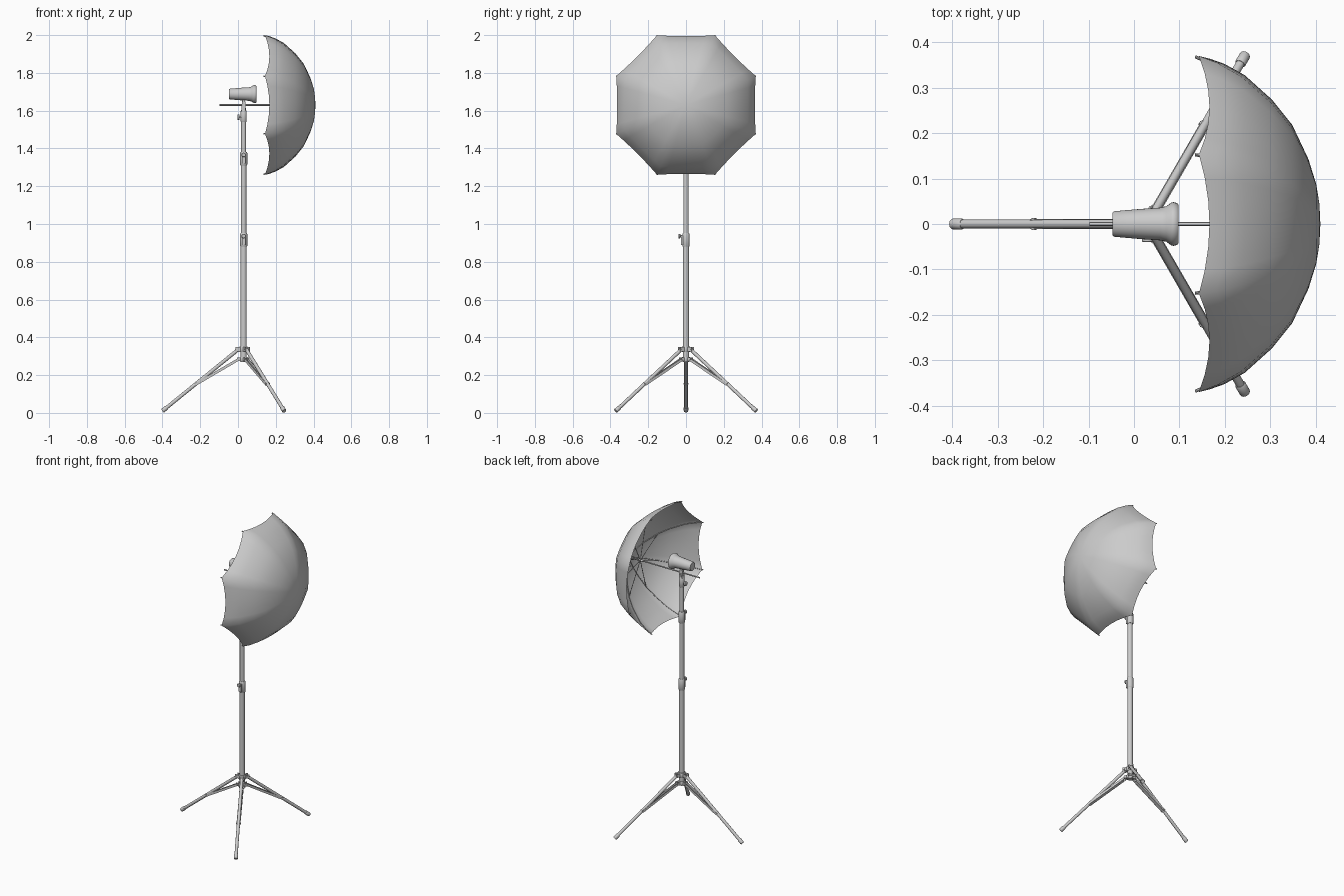
import bpy, bmesh, math
from mathutils import Vector, Matrix

if "Cube" in bpy.data.objects:
    bpy.data.objects.remove(bpy.data.objects["Cube"])

PX = 0.03          # pole axis x
CZ = 1.63          # umbrella axis height


def finish(name, bm, angle=40):
    bmesh.ops.recalc_face_normals(bm, faces=bm.faces)
    me = bpy.data.meshes.new(name)
    bm.to_mesh(me)
    bm.free()
    ob = bpy.data.objects.new(name, me)
    bpy.context.collection.objects.link(ob)
    bpy.ops.object.select_all(action='DESELECT')
    ob.select_set(True)
    bpy.context.view_layer.objects.active = ob
    bpy.ops.object.shade_smooth_by_angle(angle=math.radians(angle))
    return ob


def lathe(bm, start, direction, profile, n=20):
    """Closed turned shape: profile is (distance along axis, radius)."""
    q = Vector(direction).normalized().to_track_quat('Z', 'Y')
    start = Vector(start)
    rings = []
    for d, r in profile:
        rings.append([bm.verts.new(start + q @ Vector((r * math.cos(a), r * math.sin(a), d)))
                      for a in (2 * math.pi * i / n for i in range(n))])
    for a, b in zip(rings, rings[1:]):
        for i in range(n):
            bm.faces.new((a[i], a[(i + 1) % n], b[(i + 1) % n], b[i]))
    bm.faces.new(rings[0])
    bm.faces.new(rings[-1])


def tube(bm, a, b, r, n=16):
    a, b = Vector(a), Vector(b)
    lathe(bm, a, b - a, [(0, r), ((b - a).length, r)], n)


def bar(bm, a, b, side, width, height):
    """Rectangular bar from a to b; side is the width direction."""
    a, b, s = Vector(a), Vector(b), Vector(side).normalized()
    d = b - a
    up = d.normalized().cross(s)
    m = Matrix((d, s * width, up * height)).transposed().to_4x4()
    m.translation = (a + b) / 2
    bmesh.ops.create_cube(bm, size=1, matrix=m)


# Telescopic pole
for name, z0, z1, r in (("lower_pole", 0.27, 0.93, 0.016),
                        ("middle_pole", 0.9, 1.37, 0.0145),
                        ("upper_pole", 1.3, 1.6, 0.013)):
    bm = bmesh.new()
    tube(bm, (PX, 0, z0), (PX, 0, z1), r, 24)
    finish(name, bm)

# Height clamps with thumb knobs
for name, z in (("lower_clamp", 0.88), ("upper_clamp", 1.31)):
    bm = bmesh.new()
    lathe(bm, (PX, 0, z), (0, 0, 1),
          [(0, 0.0165), (0.004, 0.019), (0.066, 0.019), (0.072, 0.016)], 24)
    bar(bm, (PX, -0.014, z + 0.035), (PX, -0.026, z + 0.035), (1, 0, 0), 0.018, 0.05)
    tube(bm, (PX, -0.02, z + 0.056), (PX, -0.032, z + 0.056), 0.006)
    lathe(bm, (PX, -0.030, z + 0.056), (0, -1, 0), [(0, 0.01), (0.002, 0.012), (0.008, 0.012), (0.01, 0.01)], 12)
    finish(name, bm)

# Tripod collars
for name, z, h, r in (("upper_collar", 0.322, 0.03, 0.022), ("lower_collar", 0.272, 0.024, 0.021)):
    bm = bmesh.new()
    lathe(bm, (PX, 0, z), (0, 0, 1), [(0, r - 0.002), (0.003, r), (h - 0.003, r), (h, r - 0.002)], 24)
    finish(name, bm)

# Three legs, each with a foot, hinge lugs and paired braces
for k, ang in enumerate((180, 60, -60), 1):
    a = math.radians(ang)
    side = Vector((-math.sin(a), math.cos(a), 0))

    def P(r, z, s=0):
        return Vector((PX + r * math.cos(a), r * math.sin(a), z)) + side * s

    top, end = P(0.028, 0.336), P(0.43, 0.010)
    d = (end - top).normalized()
    bm = bmesh.new()
    tube(bm, top, end - d * 0.01, 0.0095)
    finish(f"leg_{k}", bm)

    bm = bmesh.new()
    lathe(bm, end - d * 0.03, d, [(0, 0.0105), (0.003, 0.012), (0.027, 0.012), (0.03, 0.0105)])
    finish(f"foot_{k}", bm)

    bm = bmesh.new()
    for s in (-0.0115, 0.0115):
        bar(bm, P(0.01, 0.337, s), P(0.042, 0.337, s), side, 0.003, 0.022)
        bar(bm, P(0.012, 0.285, s), P(0.034, 0.285, s), side, 0.003, 0.018)
    tube(bm, P(0.032, 0.337, -0.016), P(0.032, 0.337, 0.016), 0.005, 12)
    tube(bm, P(0.03, 0.283, -0.016), P(0.03, 0.283, 0.016), 0.005, 12)
    finish(f"leg_hinge_{k}", bm)

    bm = bmesh.new()
    for s in (-0.0095, 0.0095):
        bar(bm, P(0.026, 0.284, s), P(0.255, 0.150, s), side, 0.003, 0.014)
    bar(bm, P(0.04, 0.27, 0), P(0.25, 0.147, 0), side, 0.02, 0.003)
    tube(bm, P(0.25, 0.154, -0.013), P(0.25, 0.154, 0.013), 0.005, 12)
    finish(f"leg_brace_{k}", bm)

# Swivel bracket on top of the pole
bm = bmesh.new()
lathe(bm, (PX, 0, 1.54), (0, 0, 1), [(0, 0.014), (0.003, 0.016), (0.057, 0.016), (0.064, 0.012), (0.075, 0.012)], 24)
for s in (-0.01, 0.01):
    bar(bm, (PX, s, 1.595), (PX, s, 1.625), (0, 1, 0), 0.005, 0.022)
bar(bm, (PX, 0, 1.605), (PX, 0, 1.648), (0, 1, 0), 0.015, 0.02)
tube(bm, (PX, -0.018, 1.612), (PX, 0.018, 1.612), 0.008)
tube(bm, (PX, 0, 1.645), (PX, 0, 1.67), 0.008)
bar(bm, (PX - 0.02, 0, 1.658), (PX + 0.02, 0, 1.658), (0, 1, 0), 0.024, 0.006)
finish("swivel_bracket", bm)

bm = bmesh.new()
tube(bm, (PX - 0.01, 0, 1.565), (PX - 0.024, 0, 1.565), 0.005, 12)
lathe(bm, (PX - 0.021, 0, 1.565), (-1, 0, 0), [(0, 0.012), (0.002, 0.014), (0.01, 0.014), (0.012, 0.011)], 12)
finish("bracket_knob", bm)

# Lamp head with flared reflector and recessed front
bm = bmesh.new()
lathe(bm, (-0.047, 0, 1.688), (1, 0, 0),
      [(0, 0.025), (0.003, 0.028), (0.06, 0.033), (0.105, 0.036), (0.118, 0.039), (0.129, 0.047),
       (0.134, 0.048), (0.142, 0.046), (0.145, 0.042), (0.143, 0.038), (0.136, 0.034)], 32)
finish("lamp_head", bm)

# Umbrella shaft, crown and runner
bm = bmesh.new()
tube(bm, (-0.098, 0, CZ), (0.408, 0, CZ), 0.004, 12)
finish("umbrella_shaft", bm)
bm = bmesh.new()
tube(bm, (0.392, 0, CZ), (0.404, 0, CZ), 0.011)
lathe(bm, (0.30, 0, CZ), (1, 0, 0), [(0, 0.006), (0.02, 0.006), (0.021, 0.011), (0.03, 0.011)])
finish("umbrella_hubs", bm)

# Canopy: eight panels stretched between curved ridges, scalloped at the rim
RIDGE = [(0.408, 0.045), (0.401, 0.09), (0.384, 0.147), (0.348, 0.227), (0.302, 0.288),
         (0.235, 0.352), (0.182, 0.384), (0.143, 0.400)]
SUB = 6


def ridge_dir(i):
    t = math.radians(22.5 + 45 * i)
    return Vector((0, math.cos(t), math.sin(t)))


bm = bmesh.new()
apex = bm.verts.new((0.41, 0, CZ))
rows = []
for x, r in RIDGE:
    t = r / 0.4
    row = []
    for i in range(8):
        for j in range(SUB):
            u = j / SUB
            flat = ridge_dir(i).lerp(ridge_dir(i + 1), u)
            v = flat.normalized().lerp(flat, 0.4 + 0.6 * t ** 3)
            sag = 4 * u * (1 - u)
            v = v * (r - 0.006 * sag * t ** 6)
            row.append(bm.verts.new((x + 0.023 * sag * t ** 8, v.y, CZ + v.z)))
    rows.append(row)
n = 8 * SUB
for i in range(n):
    j = (i + 1) % n
    bm.faces.new((apex, rows[0][i], rows[0][j]))
    for a, b in zip(rows, rows[1:]):
        bm.faces.new((a[i], b[i], b[j], a[j]))
finish("canopy", bm, 60)

# Ribs, rib tips and stretchers
ribs, tips, stays = bmesh.new(), bmesh.new(), bmesh.new()
for i in range(8):
    v = ridge_dir(i)
    pts = [Vector((x - 0.004, 0, CZ)) + v * (r - 0.004) for x, r in [(0.404, 0.008)] + RIDGE]
    for a, b in zip(pts, pts[1:]):
        tube(ribs, a, b, 0.0022, 6)
    tube(tips, pts[-2].lerp(pts[-1], 0.8), pts[-1] + Vector((-0.004, 0, 0)) + v * 0.002, 0.0035, 8)
    tube(stays, Vector((0.325, 0, CZ)) + v * 0.008, pts[4], 0.0022, 6)
finish("umbrella_ribs", ribs)
finish("rib_tips", tips)
finish("rib_stretchers", stays)
